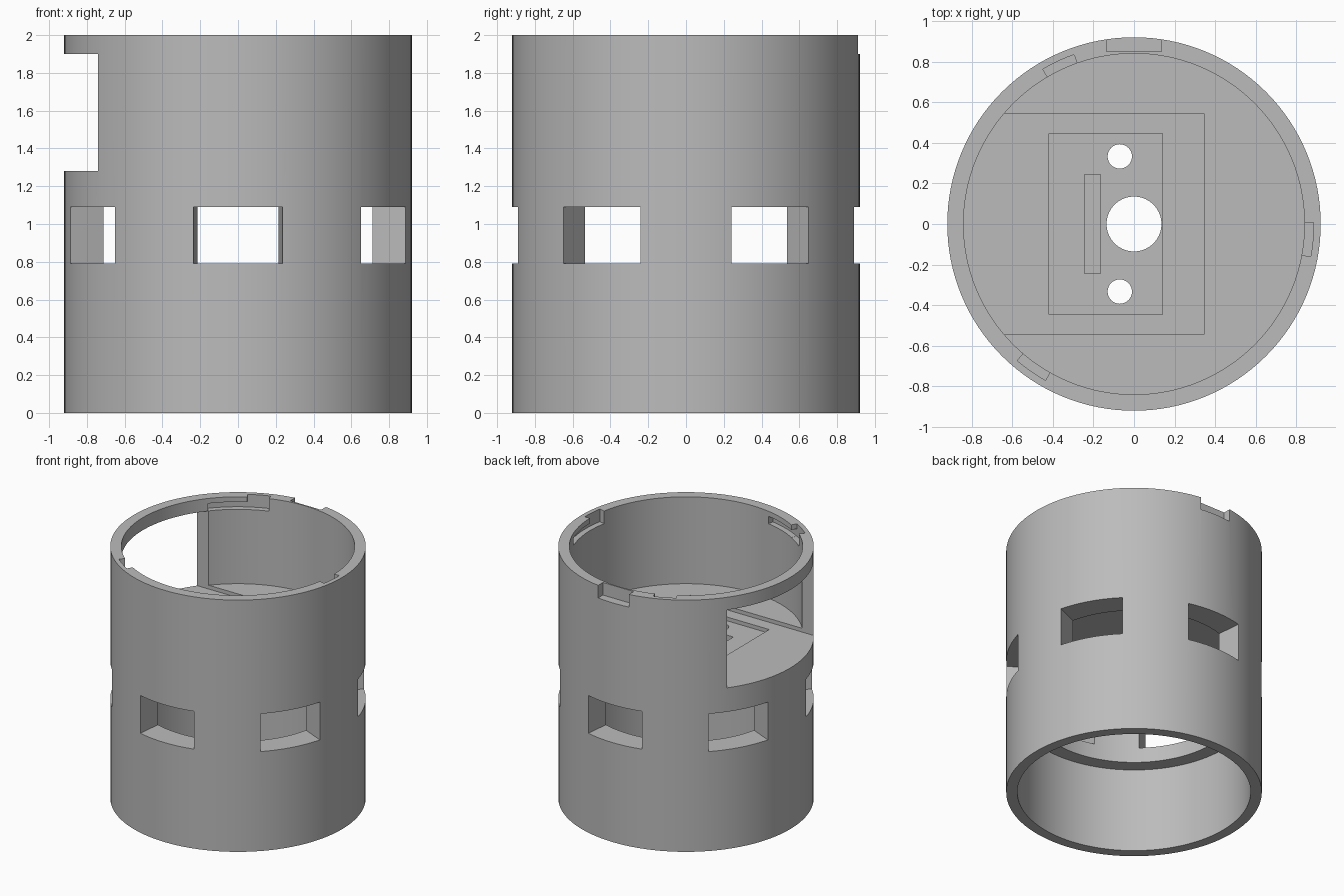
import bpy, bmesh, math
from mathutils import Matrix

cube = bpy.data.objects.get("Cube")
if cube:
    bpy.data.objects.remove(cube, do_unlink=True)

grey = bpy.data.materials.new("plain grey")
grey.use_nodes = True
grey.diffuse_color = (0.5, 0.5, 0.5, 1)
grey.node_tree.nodes["Principled BSDF"].inputs["Base Color"].default_value = (0.5, 0.5, 0.5, 1)

R_OUT, R_IN, R_RING = 0.92, 0.84, 0.73
FLOOR, POCKET, CEILING = 1.31, 1.28, 1.16
SEGMENTS = 128


def make_object(name, bm):
    bmesh.ops.recalc_face_normals(bm, faces=bm.faces)
    mesh = bpy.data.meshes.new(name)
    bm.to_mesh(mesh)
    bm.free()
    mesh.materials.append(grey)
    obj = bpy.data.objects.new(name, mesh)
    bpy.context.collection.objects.link(obj)
    return obj


def prism(name, outline, z0, z1):
    """Extrude a flat outline from z0 to z1."""
    bm = bmesh.new()
    face = bm.faces.new([bm.verts.new((x, y, z0)) for x, y in outline])
    top = bmesh.ops.extrude_face_region(bm, geom=[face])["geom"]
    bmesh.ops.translate(bm, vec=(0, 0, z1 - z0),
                        verts=[v for v in top if isinstance(v, bmesh.types.BMVert)])
    return make_object(name, bm)


def box(name, x0, x1, y0, y1, z0, z1):
    return prism(name, [(x0, y0), (x1, y0), (x1, y1), (x0, y1)], z0, z1)


def arc_block(name, start, end, z0, z1, r0=0.8, r1=0.885):
    """Block following the rim between two angles."""
    steps = [math.radians(start + (end - start) * i / 12) for i in range(13)]
    outline = [(r1 * math.cos(a), r1 * math.sin(a)) for a in steps]
    outline += [(r0 * math.cos(a), r0 * math.sin(a)) for a in reversed(steps)]
    return prism(name, outline, z0, z1)


def ring(name, profile):
    """Revolve a closed profile around z."""
    bm = bmesh.new()
    loops = []
    for i in range(SEGMENTS):
        a = 2 * math.pi * i / SEGMENTS
        loops.append([bm.verts.new((r * math.cos(a), r * math.sin(a), z)) for r, z in profile])
    n = len(profile)
    for i in range(SEGMENTS):
        a, b = loops[i], loops[(i + 1) % SEGMENTS]
        for j in range(n):
            k = (j + 1) % n
            bm.faces.new((a[j], b[j], b[k], a[k]))
    return make_object(name, bm)


# Tube with a drilled floor plate and a thicker ring under it
body = ring("housing_body", [
    (R_IN, 0), (R_OUT, 0), (R_OUT, 2), (R_IN, 2), (R_IN, FLOOR),
    (0.135, FLOOR), (0.135, CEILING), (R_RING, CEILING), (R_RING, 0.67), (R_IN, 0.67)])

# Side opening with its shallow pocket, the inner recess and the slot
cutters = [
    box("side_opening", -1.2, 0.345, -0.545, 0.545, POCKET, 1.9),
    box("plate_recess", -0.42, 0.14, -0.445, 0.445, 1.25, 1.5),
    box("plate_slot", -0.245, -0.165, -0.245, 0.245, 1.2, 1.5),
    box("rim_notch", -0.135, 0.135, 0.85, 1.1, 1.9, 2.2),
]

# Two screw holes
for side in (-1, 1):
    bm = bmesh.new()
    bmesh.ops.create_cone(bm, cap_ends=True, segments=32, radius1=0.06, radius2=0.06, depth=1,
                          matrix=Matrix.Translation((-0.07, side * 0.333, CEILING)))
    cutters.append(make_object("screw_hole", bm))

# Six tapered windows
for i in range(6):
    window = prism("window", [(0.6, -0.205), (1.0, -0.247), (1.0, 0.247), (0.6, 0.205)], 0.79, 1.09)
    window.data.transform(Matrix.Rotation(math.radians(30 + 60 * i), 4, "Z"))
    cutters.append(window)

# Three twist-lock grooves inside the rim
for angle in (115, 235, 355):
    cutters.append(arc_block("lock_entry", angle - 5.5, angle + 5.5, 1.9, 2.2))
    cutters.append(arc_block("lock_groove", angle - 5.4, angle + 25, 1.901, 1.96, r1=0.884))

for cutter in cutters:
    cutter.hide_render = True
    mod = body.modifiers.new(cutter.name, "BOOLEAN")
    mod.operation = "DIFFERENCE"
    mod.solver = "EXACT"
    mod.object = cutter

# Bake the cuts and drop the cutters
bpy.context.view_layer.update()
depsgraph = bpy.context.evaluated_depsgraph_get()
baked = bpy.data.meshes.new_from_object(body.evaluated_get(depsgraph))
body.modifiers.clear()
body.data = baked
body.data.materials.clear()
body.data.materials.append(grey)
for poly in body.data.polygons:
    poly.material_index = 0
for cutter in cutters:
    bpy.data.objects.remove(cutter, do_unlink=True)

bpy.ops.object.select_all(action="DESELECT")
body.select_set(True)
bpy.context.view_layer.objects.active = body
bpy.ops.object.shade_smooth_by_angle(angle=math.radians(25))
